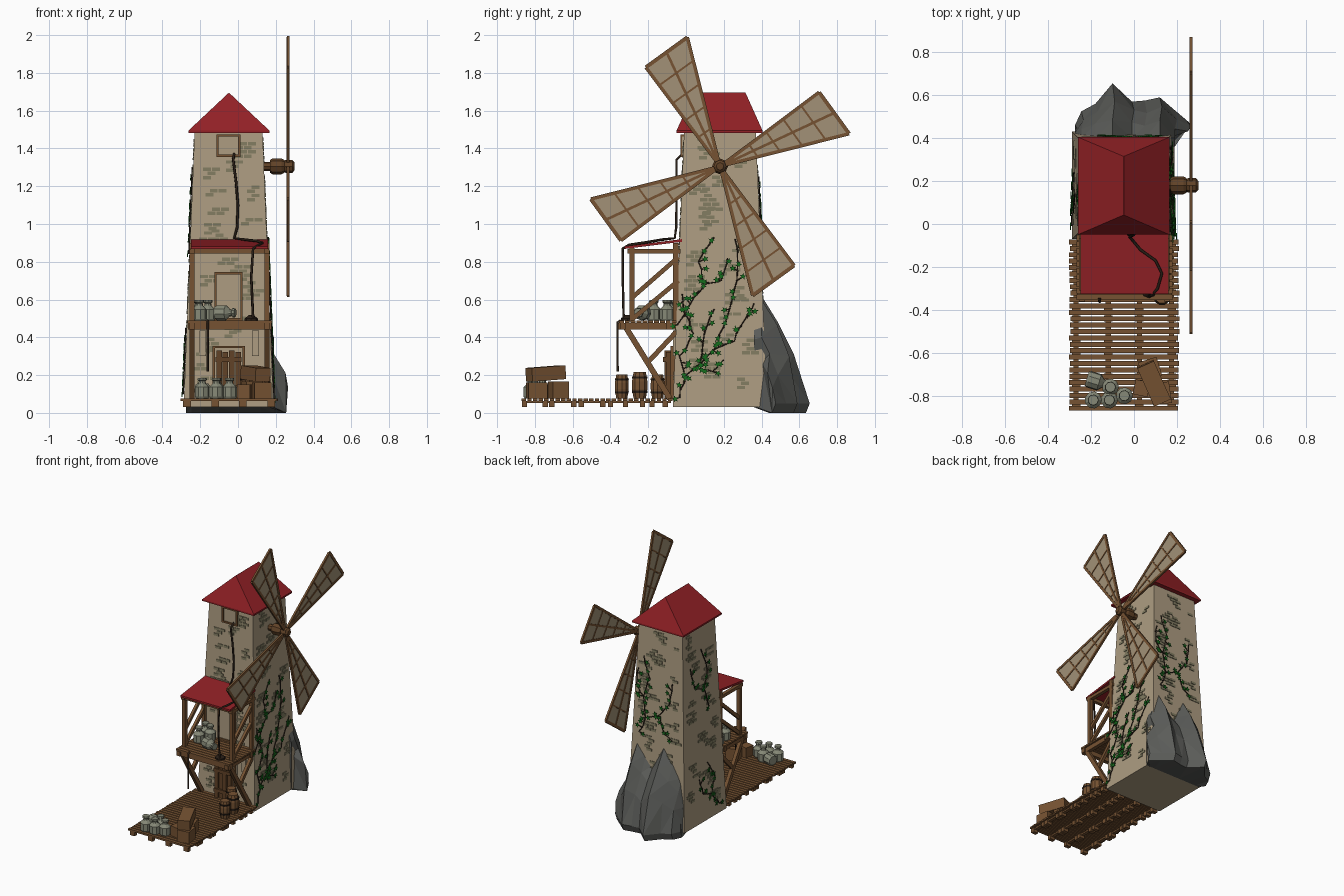
import bpy, bmesh, math, random
from mathutils import Vector, Matrix

if "Cube" in bpy.data.objects:
    bpy.data.objects.remove(bpy.data.objects["Cube"])
random.seed(7)

COL = {"stone_tan": (.42, .335, .22), "brick_olive": (.22, .20, .12), "roof_red": (.29, .015, .019),
       "wood": (.18, .085, .032), "crate_wood": (.12, .055, .02), "rock_grey": (.105, .108, .10),
       "leaf_green": (.008, .15, .012), "rope_dark": (.022, .013, .008),
       "can_grey": (.24, .25, .185), "sail_cloth": (.36, .285, .185)}
MAT = {}
for n, c in COL.items():
    MAT[n] = bpy.data.materials.new(n)
    MAT[n].diffuse_color = (*c, 1)


def finish(bm, name, mat):
    bmesh.ops.recalc_face_normals(bm, faces=bm.faces)
    me = bpy.data.meshes.new(name)
    bm.to_mesh(me)
    bm.free()
    me.materials.append(MAT[mat])
    ob = bpy.data.objects.new(name, me)
    bpy.context.collection.objects.link(ob)
    return ob


def box(bm, lo, hi, rot=0, tilt=0):
    lo, hi = Vector(lo), Vector(hi)
    m = (Matrix.Translation((lo + hi) / 2) @ Matrix.Rotation(rot, 4, 'Z') @ Matrix.Rotation(tilt, 4, 'X')
         @ Matrix.Diagonal((*(hi - lo), 1)))
    bmesh.ops.create_cube(bm, size=1, matrix=m)


def beam(bm, a, b, w, h):
    """Square bar from a to b; w is its width along x where possible."""
    a, b = Vector(a), Vector(b)
    d = (b - a).normalized()
    x = Vector((1, 0, 0)) if abs(d.x) < .9 else Vector((0, 1, 0))
    y = d.cross(x).normalized()
    x = y.cross(d)
    r = Matrix((x, y, d)).transposed().to_4x4()
    bmesh.ops.create_cube(bm, size=1, matrix=Matrix.Translation((a + b) / 2) @ r
                          @ Matrix.Diagonal((w, h, (b - a).length, 1)))


def loft(bm, rings, closed=True):
    vs = [[bm.verts.new(p) for p in r] for r in rings]
    n = len(vs[0])
    for a, b in zip(vs, vs[1:]):
        for i in range(n if closed else n - 1):
            bm.faces.new((a[i], a[(i + 1) % n], b[(i + 1) % n], b[i]))
    bm.faces.new(vs[0])
    bm.faces.new(vs[-1])


def lathe(bm, origin, profile, n=8, m=Matrix()):
    """Turned form: profile is a list of (radius, height)."""
    loft(bm, [[Vector(origin) + m @ Vector((r * math.cos(math.tau * i / n), r * math.sin(math.tau * i / n), h))
               for i in range(n)] for r, h in profile])


def tube(name, paths, r, mat):
    cu = bpy.data.curves.new(name, 'CURVE')
    cu.dimensions, cu.bevel_depth, cu.bevel_resolution = '3D', r, 1
    cu.use_fill_caps = True
    for p in paths:
        s = cu.splines.new('POLY')
        s.points.add(len(p) - 1)
        for q, c in zip(s.points, p):
            q.co = (*c, 1)
    cu.materials.append(MAT[mat])
    bpy.context.collection.objects.link(bpy.data.objects.new(name, cu))


CX, CY, Z0, Z1 = -.05, .18, .03, 1.49


def wall(f, u, z, off=0.0):
    """Point on tower wall f (F, B, L, R)."""
    t = (z - Z0) / (Z1 - Z0)
    hx, hy = .238 - .058 * t + off, .25 - .06 * t + off
    return Vector({'F': (u, CY - hy, z), 'B': (u, CY + hy, z), 'R': (CX + hx, u, z), 'L': (CX - hx, u, z)}[f])


# tower body
bm = bmesh.new()
loft(bm, [[(CX + sx * hx, CY + sy * hy, z) for sx, sy in ((-1, -1), (1, -1), (1, 1), (-1, 1))]
          for hx, hy, z in ((.238, .25, Z0), (.18, .19, Z1))])
finish(bm, "tower_wall", "stone_tan")

# loose brick clusters on all walls
bm = bmesh.new()
for f in 'FBLR':
    c = CX if f in 'FB' else CY
    for k in range(24):
        z = .1 + 1.32 * (k + random.random()) / 24
        hw = .20 - .05 * z / 1.5
        u0 = c + random.uniform(-hw, hw) * .9
        for row in range(random.randint(2, 4)):
            for i in range(random.randint(1, 2)):
                u = u0 + (i - .5) * .047 + (row % 2) * .023
                zz = min(z + row * .022, 1.45)
                if abs(u - c) < hw:
                    loft(bm, [[wall(f, u + a, zz + b, o) for a, b in
                               ((-.021, -.009), (.021, -.009), (.021, .009), (-.021, .009))] for o in (-.002, .004)])
finish(bm, "wall_bricks", "brick_olive")

# main hipped roof and porch awning
bm = bmesh.new()
rect = lambda z, e=0: [(-.262 + e, -.05 + e, z), (.166 - e, -.05 + e, z), (.166 - e, .405 - e, z), (-.262 + e, .405 - e, z)]
loft(bm, [rect(1.483), rect(1.495), [(-.0485, .042, 1.695), (-.0475, .042, 1.695), (-.0475, .315, 1.695), (-.0485, .315, 1.695)]])
finish(bm, "main_roof", "roof_red")
bm = bmesh.new()
loft(bm, [[(x, -.325, .868), (x, -.325, .882), (x, -.02, .92), (x, -.02, .906)] for x in (-.25, .16)])
finish(bm, "porch_awning", "roof_red")

# doors and windows
fr, fill, planks = bmesh.new(), bmesh.new(), bmesh.new()
for x0, x1, z0, z1 in ((-.125, .025, .49, .745), (-.115, .012, 1.355, 1.475), (-.135, .037, .07, .355)):
    y = wall('F', 0, z0).y
    box(fill, (x0, y - .006, z0), (x1, y + .03, z1))
    for a, b in ((x0, x0 + .012), (x1 - .012, x1)):
        box(fr, (a, y - .014, z0), (b, y + .03, z1))
    for a in (z0, z1 - .012):
        box(fr, (x0, y - .014, a), (x1, y + .03, a + .012))
for i in range(4):
    x = -.115 + i * .034
    box(planks, (x, -.115 + .008 * (i % 2), .075), (x + .029, -.05, .33 - .008 * (i % 2)))
for z in (.12, .27):
    box(planks, (-.118, -.122, z), (.018, -.1, z + .025))
for x in (-.205, .075):
    box(fill, (x, -.07, .30), (x + .035, 0, .435))
finish(fr, "door_window_frames", "wood")
finish(fill, "door_window_panels", "stone_tan")
finish(planks, "plank_door", "crate_wood")

# ground deck: planks, runners and pallet blocks
bm = bmesh.new()
for i in range(27):
    y = -.87 + i * .0298
    e = random.uniform(-.004, .004)
    box(bm, (-.30 + e, y, .063), (.208 + e, y + .023, .076))
for x in (-.27, -.12, .025, .175):
    box(bm, (x - .012, -.865, .052), (x + .012, -.08, .064))
    for y in (-.855, -.745, -.71, -.595, -.555, -.44, -.40, -.32, -.23, -.18, -.11):
        box(bm, (x - .02, y - .014, .032), (x + .02, y + .014, .063))
finish(bm, "ground_deck", "wood")

# balcony floor with supporting timber frame
bm = bmesh.new()
for i in range(10):
    box(bm, (-.268, -.355 + i * .031, .475), (.18, -.329 + i * .031, .488))
for y in (-.335, -.09):
    box(bm, (-.265, y - .015, .442), (.178, y + .015, .475))
for x in (-.243, .153):
    box(bm, (x - .014, -.36, .442), (x + .014, -.04, .476))
    box(bm, (x - .013, -.30, .485), (x + .013, -.272, .872))
    box(bm, (x - .013, -.07, .485), (x + .013, -.04, .90))
    box(bm, (x - .013, -.31, .845), (x + .013, -.03, .868))
    beam(bm, (x, -.28, .615), (x, -.04, .825), .02, .024)
    beam(bm, (x, -.28, .50), (x, -.04, .70), .02, .024)
    beam(bm, (x, -.32, .455), (x, -.085, .075), .026, .03)
    beam(bm, (x, -.20, .27), (x, -.05, .43), .022, .026)
box(bm, (-.25, -.30, .845), (.16, -.275, .868))
finish(bm, "balcony_frame", "wood")

# windmill shaft, hub and four sails
SX, HY, HZ = .265, .18, 1.305
bm = bmesh.new()
rx = Matrix.Rotation(math.pi / 2, 4, 'Y')
lathe(bm, (.10, HY, HZ), [(.024, 0), (.024, .08)], 8, rx)
lathe(bm, (.17, HY, HZ), [(.034, 0), (.042, .012), (.042, .06), (.034, .075)], 8, rx)
lathe(bm, (.24, HY, HZ), [(.026, 0), (.034, .012), (.034, .048), (.02, .06)], 8, rx)
finish(bm, "sail_shaft", "crate_wood")
fr, cl = bmesh.new(), bmesh.new()
for k in range(4):
    a = math.radians(25.5 + 90 * k)
    P = lambda r, d, o=0: Vector((SX + o, HY + r * math.cos(a + math.radians(d)), HZ + r * math.sin(a + math.radians(d))))
    lo = (P(.03, -10), P(.705, -11.3))
    hi = (P(.03, 10), P(.655, 11.3))
    mid = lambda t: (lo[0].lerp(lo[1], t), hi[0].lerp(hi[1], t))
    for p, q in (lo, hi):
        beam(fr, p, q, .014, .018)
    beam(fr, P(0, 0), sum(mid(1), Vector()) / 2, .013, .014)
    for t in (.26, .44, .62, .81, 1):
        beam(fr, *mid(t), .013, .02 if t == 1 else .010)
    q = [*mid(.06), *reversed(mid(.99))]
    loft(cl, [[p + Vector((o, 0, 0)) for p in q] for o in (-.003, .003)])
finish(fr, "sail_frames", "wood")
finish(cl, "sail_cloths", "sail_cloth")

# rock outcrop behind the tower: columns of (x, reach in y, top height)
bm = bmesh.new()
cols = [(-.275, .46, .28), (-.245, .525, .42), (-.18, .56, .52), (-.10, .655, .62), (-.01, .57, .46),
        (.05, .575, .52), (.12, .59, .60), (.19, .53, .40), (.255, .475, .27)]
rings = []
for i, (x, y, h) in enumerate(cols):
    d, xi = y - .40, .16 if x > .2 else x
    j = .05 * (-1) ** i
    rings.append([(xi, .36, .03), (x, y - .02, .0), (x, y, .05), (x + .01, .40 + d * (.72 + j), h * .5),
                  (x * .97 + xi * .03, .40 + d * (.38 + j), h * .78), (xi, .40, h), (xi, .36, h * .97)])
loft(bm, rings)
bmesh.ops.triangulate(bm, faces=bm.faces)
finish(bm, "rock_outcrop", "rock_grey")

# barrels, hoops and crates
bm, hoop = bmesh.new(), bmesh.new()
for x, y, s in ((.13, -.34, .9), (.13, -.245, 1), (.05, -.15, .9)):
    lathe(bm, (x, y, .076), [(.034 * s, 0), (.043 * s, .05), (.043 * s, .09 * s), (.034 * s, .14 * s)], 10)
    for h in (.03, .105):
        lathe(hoop, (x, y, .076 + h * s), [(.0425 * s, 0), (.0435 * s, .012 * s)], 10)
finish(bm, "barrels", "wood")
finish(hoop, "barrel_hoops", "rope_dark")
bm = bmesh.new()
box(bm, (.03, -.72, .076), (.12, -.63, .165), .3)
box(bm, (.08, -.84, .076), (.17, -.74, .162), .15)
box(bm, (.0, -.80, .076), (.07, -.73, .15), -.2)
box(bm, (.05, -.84, .172), (.135, -.645, .245), .42, .07)
finish(bm, "crates", "wood")

# milk cans on deck and balcony
bm = bmesh.new()
can = [(.034, 0), (.04, .01), (.04, .06), (.02, .08), (.018, .092), (.026, .098), (.024, .11)]
for x, y, z in ((-.19, -.82, .076), (-.115, -.82, .076), (-.11, -.76, .076), (-.045, -.80, .076),
                (-.205, -.17, .488), (-.16, -.10, .488), (-.21, -.085, .488)):
    lathe(bm, (x, y, z), can, 9)
for o in ((-.22, -.72, .118), (-.12, -.22, .53)):
    lathe(bm, o, can, 9, Matrix.Rotation(1.57, 4, 'Y') @ Matrix.Rotation(.3, 4, 'X'))
finish(bm, "milk_cans", "can_grey")

# hoist ropes
tube("hoist_rope", [
    [(-.02, -.01, 1.38), (-.025, -.05, 1.34), (-.01, -.05, 1.22), (.0, -.05, 1.1), (-.005, -.052, .98), (-.02, -.06, .925),
     (.03, -.12, .918), (.10, -.17, .91), (.13, -.23, .90), (.11, -.30, .89), (.08, -.335, .87), (.07, -.335, .72), (.08, -.33, .50)],
    [(-.16, -.345, .49), (-.16, -.362, .48), (-.16, -.362, .22)]], .007, "rope_dark")
bm = bmesh.new()
lathe(bm, (.07, -.31, .488), [(.035, 0), (.035, .012), (.012, .03)], 8)
finish(bm, "rope_coil", "rope_dark")

# ivy: stems drawn on the walls as (along wall, height), leaves scattered along them
IVY = {'R': [[(-.04, .08), (0, .2), (.08, .26), (.14, .33), (.2, .45), (.25, .6), (.28, .75), (.26, .92)],
             [(-.04, .47), (.02, .58), (.1, .68), (.07, .8), (.15, .93)], [(0, .2), (-.03, .3), (.04, .42), (.0, .52), (-.02, .63)],
             [(.14, .33), (.25, .38), (.32, .5), (.36, .58)], [(.05, .24), (.14, .22), (.2, .28)],
             [(.1, .68), (.19, .7), (.22, .82)], [(.08, .26), (.1, .42), (.15, .55)]],
       'B': [[(.1, .68), (.05, .8), (.08, .95), (.03, 1.1), (.08, 1.25)], [(.05, .8), (-.06, .84), (-.14, .95), (-.16, 1.1)],
             [(.08, .95), (.14, 1.02), (.12, 1.15)], [(-.06, .84), (-.1, .72), (-.17, .68)]],
       'L': [[(.02, .1), (.1, .2), (.06, .32), (.14, .45)], [(.1, .2), (.2, .24), (.24, .36)],
             [(.1, .85), (.15, 1.0), (.1, 1.12), (.17, 1.3)], [(.15, 1.0), (.26, 1.04), (.3, 1.2)]]}
stems, leaf = [], bmesh.new()
for f, paths in IVY.items():
    for p in paths:
        stems.append([])
        for (u0, z0), (u1, z1) in zip(p, p[1:]):
            for i in range(3):
                t = i / 3
                u, z = u0 + (u1 - u0) * t, z0 + (z1 - z0) * t
                stems[-1].append(wall(f, u + random.uniform(-.008, .008), z, .005))
                du, dz, a0 = random.uniform(-.035, .035), random.uniform(-.02, .03), random.random() * 6
                stems.append([wall(f, u, z, .005), wall(f, u + du, z + dz, .006)])
                stems[-1], stems[-2] = stems[-2], stems[-1]
                loft(leaf, [[wall(f, u + du + r * math.cos(a0 + k * .628), z + dz + r * math.sin(a0 + k * .628), o)
                             for k in range(10) for r in ((.019, .008)[k % 2],)] for o in (.009, .013)])
        stems[-1].append(wall(f, *p[-1], .005))
tube("ivy_stems", stems, .0035, "rope_dark")
finish(leaf, "ivy_leaves", "leaf_green")

for m in bpy.data.materials:
    if m.users and not m.is_grease_pencil:
        m.use_nodes = True
        m.node_tree.nodes["Principled BSDF"].inputs["Base Color"].default_value = m.diffuse_color
